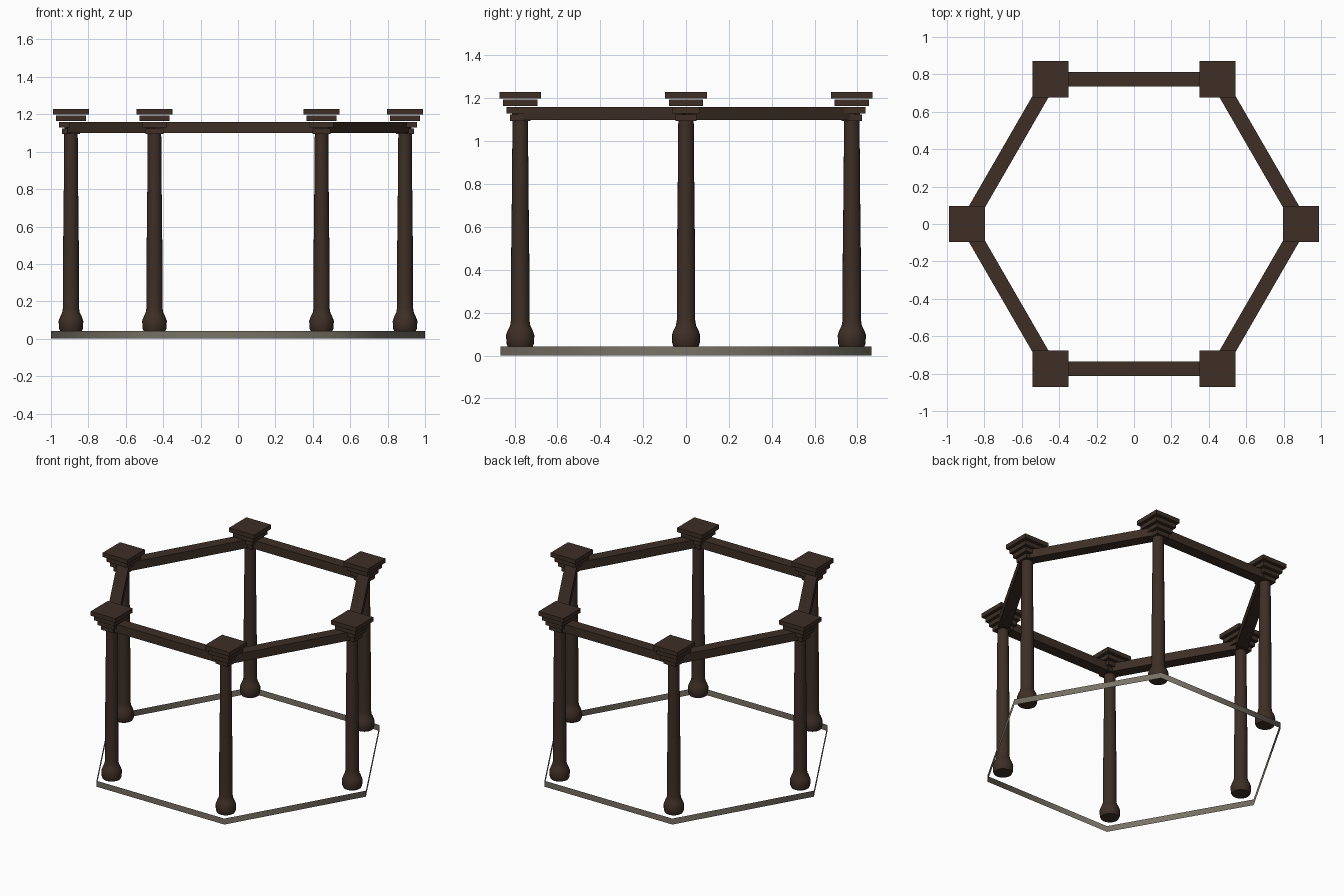
import bpy, bmesh, math
from mathutils import Matrix, Vector

cube = bpy.data.objects.get("Cube")
if cube:
    bpy.data.objects.remove(cube, do_unlink=True)


def material(name, rgb):
    m = bpy.data.materials.new(name)
    m.use_nodes = True
    m.diffuse_color = (*rgb, 1)
    m.node_tree.nodes["Principled BSDF"].inputs["Base Color"].default_value = (*rgb, 1)
    return m


wood = material("dark wood", (0.047, 0.028, 0.019))
stone = material("grey stone", (0.19, 0.17, 0.135))


def finish(bm, name, mat, smooth=None):
    mesh = bpy.data.meshes.new(name)
    bm.to_mesh(mesh)
    bm.free()
    mesh.materials.append(mat)
    obj = bpy.data.objects.new(name, mesh)
    bpy.context.collection.objects.link(obj)
    if smooth:
        bpy.ops.object.select_all(action='DESELECT')
        obj.select_set(True)
        bpy.context.view_layer.objects.active = obj
        bpy.ops.object.shade_smooth_by_angle(angle=math.radians(smooth))
    return obj


def box(bm, centre, size, turn=0):
    bmesh.ops.create_cube(bm, size=1, matrix=Matrix.Translation(centre)
                          @ Matrix.Rotation(turn, 4, 'Z')
                          @ Matrix.Diagonal((*size, 1)))


def lathe(bm, centre, profile, sides=20):
    rings = []
    for r, z in profile:
        ring = bmesh.ops.create_circle(bm, segments=sides, radius=r,
                                       matrix=Matrix.Translation((centre.x, centre.y, z)))
        rings.append(ring["verts"])
    for low, high in zip(rings, rings[1:]):
        for i in range(sides):
            j = (i + 1) % sides
            bm.faces.new((low[i], low[j], high[j], high[i]))
    bm.faces.new(rings[0][::-1])
    bm.faces.new(rings[-1])
    bmesh.ops.recalc_face_normals(bm, faces=bm.faces)


# Thin open hexagonal band on the ground
bm = bmesh.new()
bmesh.ops.create_cone(bm, cap_ends=False, segments=6, radius1=1, radius2=1, depth=0.042,
                      matrix=Matrix.Translation((0, 0, 0.021)) @ Matrix.Rotation(math.pi / 2, 4, 'Z'))
finish(bm, "base_band", stone, 80)

# Column positions around the hexagon
RADIUS = 0.893
corners = [Vector((RADIUS * math.cos(i * math.pi / 3), RADIUS * math.sin(i * math.pi / 3), 0))
           for i in range(6)]

# Bulbous foot and tapering shaft, then stepped slabs widening upwards
COLUMN = [(0.058, 0.042), (0.064, 0.055), (0.066, 0.095), (0.058, 0.118),
          (0.047, 0.14), (0.043, 0.165), (0.043, 0.4), (0.039, 0.75), (0.036, 1.1)]
SLABS = [(0.096, 1.094), (0.128, 1.129), (0.16, 1.164), (0.194, 1.199)]

for i, corner in enumerate(corners):
    bm = bmesh.new()
    lathe(bm, corner, COLUMN)
    finish(bm, f"column_{i + 1}", wood, 40)

    bm = bmesh.new()
    for width, z in SLABS:
        box(bm, corner + Vector((0, 0, z + 0.015)), (width, width, 0.03))
    finish(bm, f"capital_{i + 1}", wood)

    # Beam to the next column
    following = corners[(i + 1) % 6]
    span = following - corner
    bm = bmesh.new()
    box(bm, (corner + following) / 2 + Vector((0, 0, 1.129)),
        (span.length, 0.078, 0.06), math.atan2(span.y, span.x))
    finish(bm, f"beam_{i + 1}", wood)
